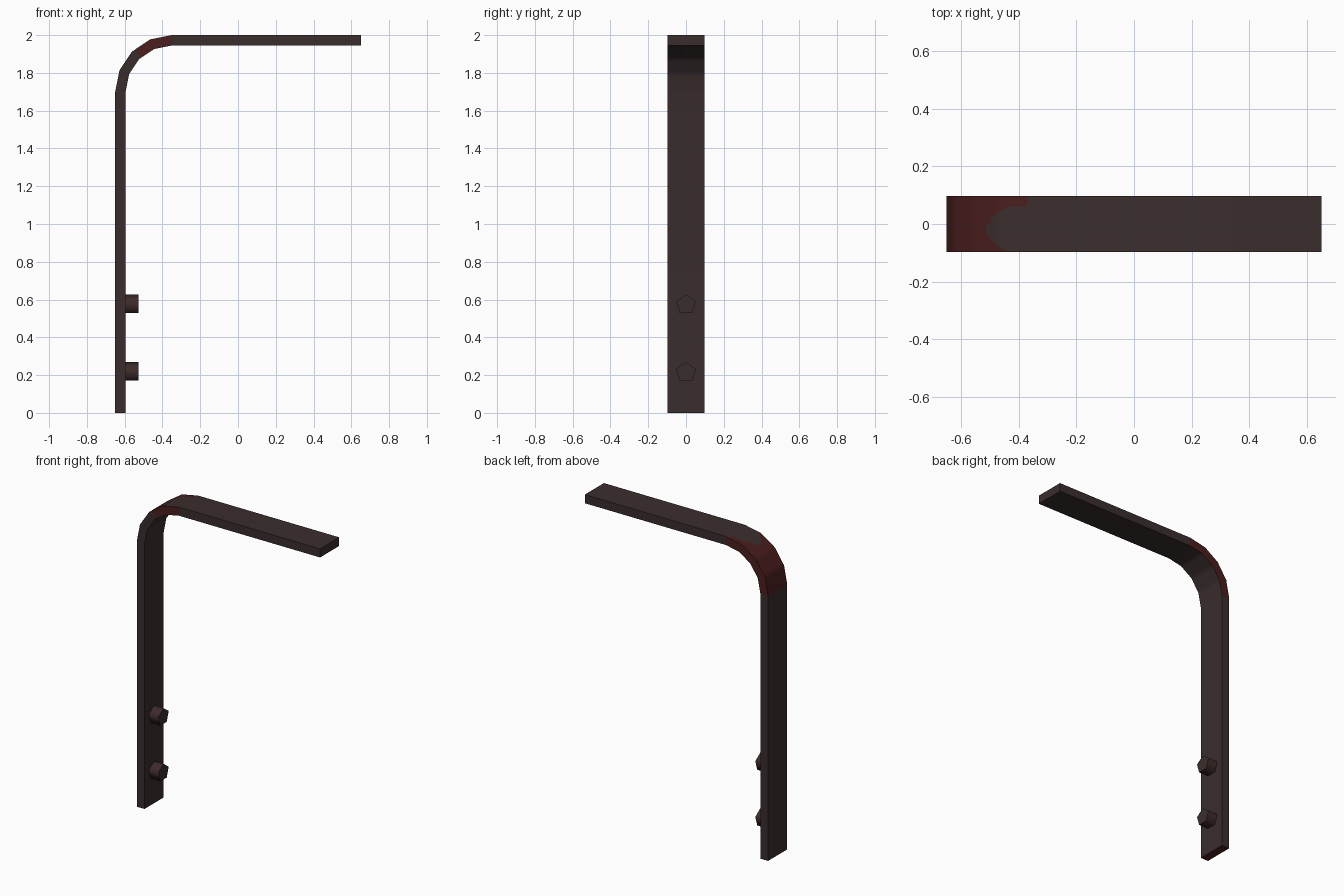
import bpy, bmesh, math
from mathutils import Matrix

if "Cube" in bpy.data.objects:
    bpy.data.objects.remove(bpy.data.objects["Cube"])


def material(name, rgb):
    m = bpy.data.materials.new(name)
    m.diffuse_color = (*rgb, 1)
    m.use_nodes = True
    m.node_tree.nodes["Principled BSDF"].inputs["Base Color"].default_value = m.diffuse_color
    return m


iron = material("dark iron", (0.043, 0.027, 0.027))
rust = material("red rust", (0.070, 0.013, 0.013))
bolt_iron = material("rusty bolt iron", (0.048, 0.024, 0.023))


def finish(bm, name, mats, angle):
    bmesh.ops.recalc_face_normals(bm, faces=bm.faces)
    me = bpy.data.meshes.new(name)
    bm.to_mesh(me)
    bm.free()
    for m in mats:
        me.materials.append(m)
    ob = bpy.data.objects.new(name, me)
    bpy.context.collection.objects.link(ob)
    bpy.ops.object.select_all(action='DESELECT')
    ob.select_set(True)
    bpy.context.view_layer.objects.active = ob
    bpy.ops.object.shade_smooth_by_angle(angle=math.radians(angle))
    return ob


# Bent strip: stations of (outer point, inner point) along the L profile
R, T, W, ROWS, SUB = 0.30, 0.055, 0.097, 16, 6
CX, CZ = -0.35, 1.70


def arc(r, k):
    a = math.pi - k * math.pi / 8
    return CX + r * math.cos(a), CZ + r * math.sin(a)


def lerp(a, b, t):
    return a[0] + (b[0] - a[0]) * t, a[1] + (b[1] - a[1]) * t


stations = [((-0.65, 0), (-0.65 + T, 0))]
for k in range(4):
    for s in range(SUB):
        stations.append(tuple(lerp(arc(r, k), arc(r, k + 1), s / SUB) for r in (R, R - T)))
stations += [(arc(R, 4), arc(R - T, 4)), ((0.65, 2.0), (0.65, 2.0 - T))]

bm = bmesh.new()
ys = [-W + 2 * W * j / ROWS for j in range(ROWS + 1)]
rings = []
for o, i in stations:
    outer = [bm.verts.new((o[0], y, o[1])) for y in ys]
    inner = [bm.verts.new((i[0], y, i[1])) for y in reversed(ys)]
    rings.append(outer + inner)
n = len(rings[0])
for a, b in zip(rings, rings[1:]):
    for j in range(n):
        bm.faces.new((a[j], a[(j + 1) % n], b[(j + 1) % n], b[j]))
foot = bm.faces.new(rings[0])
bm.faces.new(rings[-1])
bmesh.ops.recalc_face_normals(bm, faces=bm.faces)

# Rust on the bend: curved edge on the outside, plain patches on both sides
for f in bm.faces:
    c, nrm = f.calc_center_median(), f.normal
    in_bend = c.z > CZ and c.x < CX
    if nrm.y > 0.9:
        red = in_bend
    elif nrm.y < -0.9:
        red = in_bend and c.x > -0.53
    else:
        outside = nrm.x * (c.x - CX) + nrm.z * (c.z - CZ) > 0
        edge = -0.36 if c.y > 0.06 else -0.51 + 13 * (c.y + 0.02) ** 2
        red = in_bend and outside and c.x < edge
    f.material_index = int(red)
foot.material_index = 1
finish(bm, "bent_strip", [iron, rust], 40)

# Two five-sided bolt heads on the inside of the upright
for name, z in (("lower_bolt", 0.215), ("upper_bolt", 0.572)):
    bm = bmesh.new()
    r, x0, x1 = 0.055, -0.60, -0.528
    ends = []
    for x in (x0, x1):
        ends.append([bm.verts.new((x, r * math.sin(k * math.tau / 5),
                                   z + r * math.cos(k * math.tau / 5))) for k in range(5)])
    for k in range(5):
        m = (k + 1) % 5
        bm.faces.new((ends[0][k], ends[0][m], ends[1][m], ends[1][k])).material_index = 1
    for e in ends:
        bm.faces.new(e)
    finish(bm, name, [iron, bolt_iron], 80)
